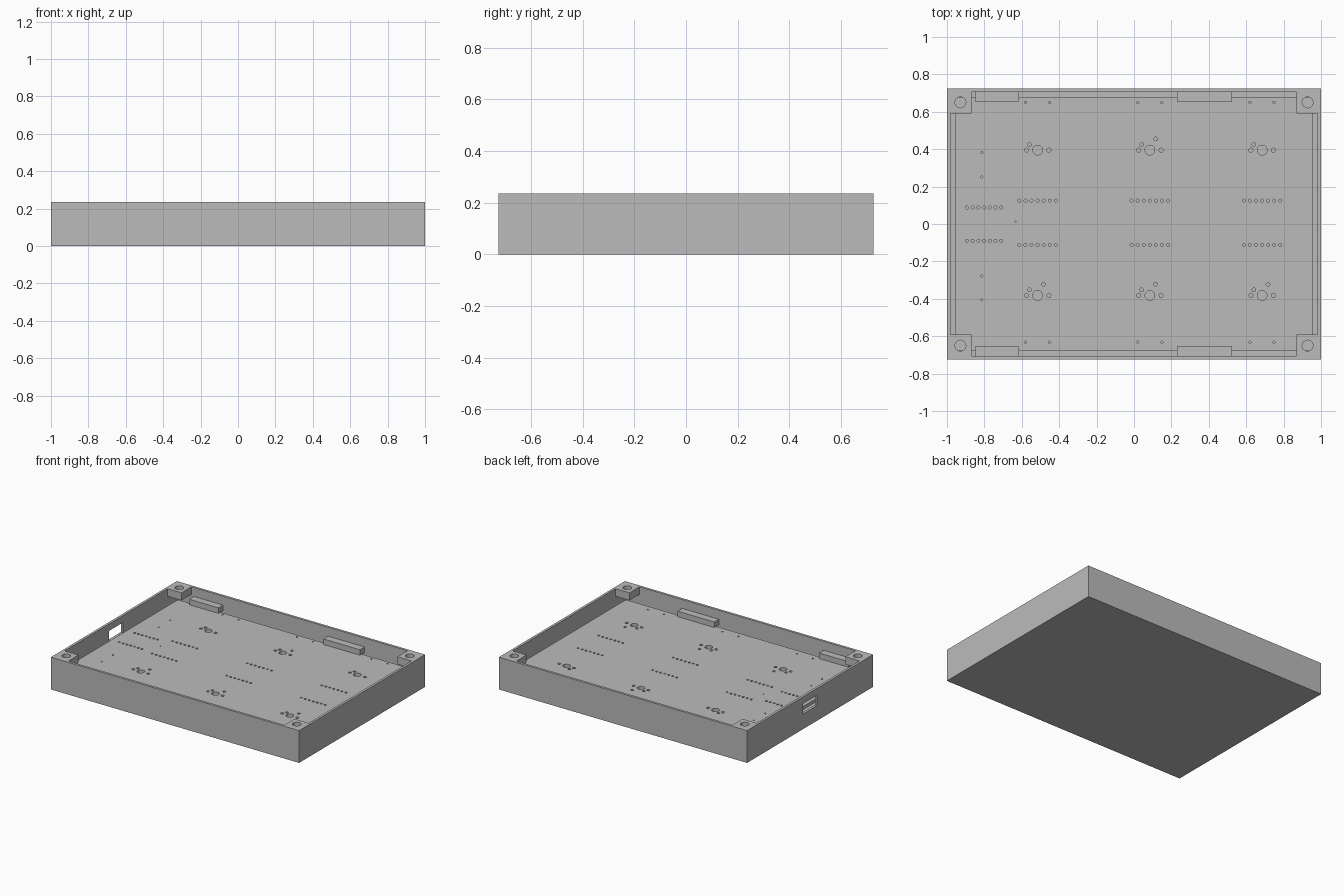
import bpy
import bmesh
from mathutils import Matrix, Vector

old = bpy.data.objects.get("Cube")
if old:
    bpy.data.objects.remove(old, do_unlink=True)

grey = bpy.data.materials.new("light_grey")
grey.use_nodes = True
colour = (0.5, 0.5, 0.5, 1)
grey.diffuse_color = colour
grey.node_tree.nodes["Principled BSDF"].inputs["Base Color"].default_value = colour

# Main sizes
HX, HY, TOP = 1.0, 0.725, 0.235
WALL = 0.018
BOARD_TOP, BOARD_BOTTOM = 0.13, 0.105


def add_box(bm, low, high):
    low, high = Vector(low), Vector(high)
    size = high - low
    bmesh.ops.create_cube(bm, size=1, matrix=Matrix.Translation((low + high) / 2)
                          @ Matrix.Diagonal((*size, 1)))


def add_peg(bm, x, y, r, low, high):
    bmesh.ops.create_cone(bm, cap_ends=True, segments=24 if r > 0.02 else 12,
                          radius1=r, radius2=r, depth=high - low,
                          matrix=Matrix.Translation((x, y, (low + high) / 2)))


def finish(bm, name):
    mesh = bpy.data.meshes.new(name)
    bm.to_mesh(mesh)
    bm.free()
    mesh.materials.append(grey)
    obj = bpy.data.objects.new(name, mesh)
    bpy.context.collection.objects.link(obj)
    return obj


def box(name, low, high):
    bm = bmesh.new()
    add_box(bm, low, high)
    return finish(bm, name)


def cut(obj, cutter):
    cutter.hide_render = True
    mod = obj.modifiers.new("cut", 'BOOLEAN')
    mod.operation = 'DIFFERENCE'
    mod.solver = 'EXACT'
    mod.object = cutter
    bpy.context.view_layer.objects.active = obj
    bpy.ops.object.modifier_apply(modifier=mod.name)
    bpy.data.objects.remove(cutter, do_unlink=True)


# Open tray with a connector slot in its right wall
case = box("case", (-HX, -HY, 0), (HX, HY, TOP))
cut(case, box("cavity", (-HX + WALL, -HY + WALL, WALL), (HX - WALL, HY - WALL, 1)))
cut(case, box("slot", (-HX - 0.1, -0.08, 0.11), (-HX + 0.1, 0.08, 0.185)))

# Corner blocks with screw holes, and clips that hold the board down
for sx in (-1, 1):
    for sy in (-1, 1):
        xs = sorted((sx * 0.87, sx * (HX - WALL)))
        ys = sorted((sy * 0.592, sy * (HY - WALL)))
        block = box("corner_block", (xs[0], ys[0], 0.18), (xs[1], ys[1], TOP))
        bm = bmesh.new()
        add_peg(bm, sx * 0.928, sy * 0.65, 0.029, 0.1, 0.3)
        cut(block, finish(bm, "screw_hole"))
for x0, x1 in ((-0.85, -0.615), (0.23, 0.525)):
    for sy in (-1, 1):
        ys = sorted((sy * 0.654, sy * (HY - WALL)))
        box("board_clip", (x0, ys[0], BOARD_TOP), (x1, ys[1], 0.17))

# Circuit board
board = box("circuit_board", (-0.957, -0.675, BOARD_BOTTOM), (0.957, 0.675, BOARD_TOP))
holes = []
for i in range(3):
    cx = -0.515 + 0.6 * i
    # Switch holes
    for cy in (0.395, -0.382):
        holes += [(cx, cy, 0.026), (cx - 0.06, cy, 0.011), (cx + 0.06, cy, 0.011),
                  (cx - 0.044, cy + 0.03, 0.01)]
        if cy < 0 or i == 1:
            holes.append((cx + 0.031, cy + 0.06, 0.01))
    # Pin rows
    for y in (0.125, -0.112):
        holes += [(cx - 0.098 + 0.0325 * k, y, 0.008) for k in range(7)]
    # Small edge holes
    for y in (0.65, -0.632):
        holes += [(cx + dx, y, 0.006) for dx in (-0.065, 0.064)]
# Controller pin rows and mounting holes
for y in (0.088, -0.09):
    holes += [(-0.893 + 0.0305 * k, y, 0.008) for k in range(7)]
holes += [(-0.814, y, 0.006) for y in (0.382, 0.252, -0.277, -0.405)]
holes.append((-0.634, 0.013, 0.004))

bm = bmesh.new()
for x, y, r in holes:
    add_peg(bm, x, y, r, BOARD_BOTTOM - 0.02, BOARD_TOP + 0.02)
cut(board, finish(bm, "board_holes"))
